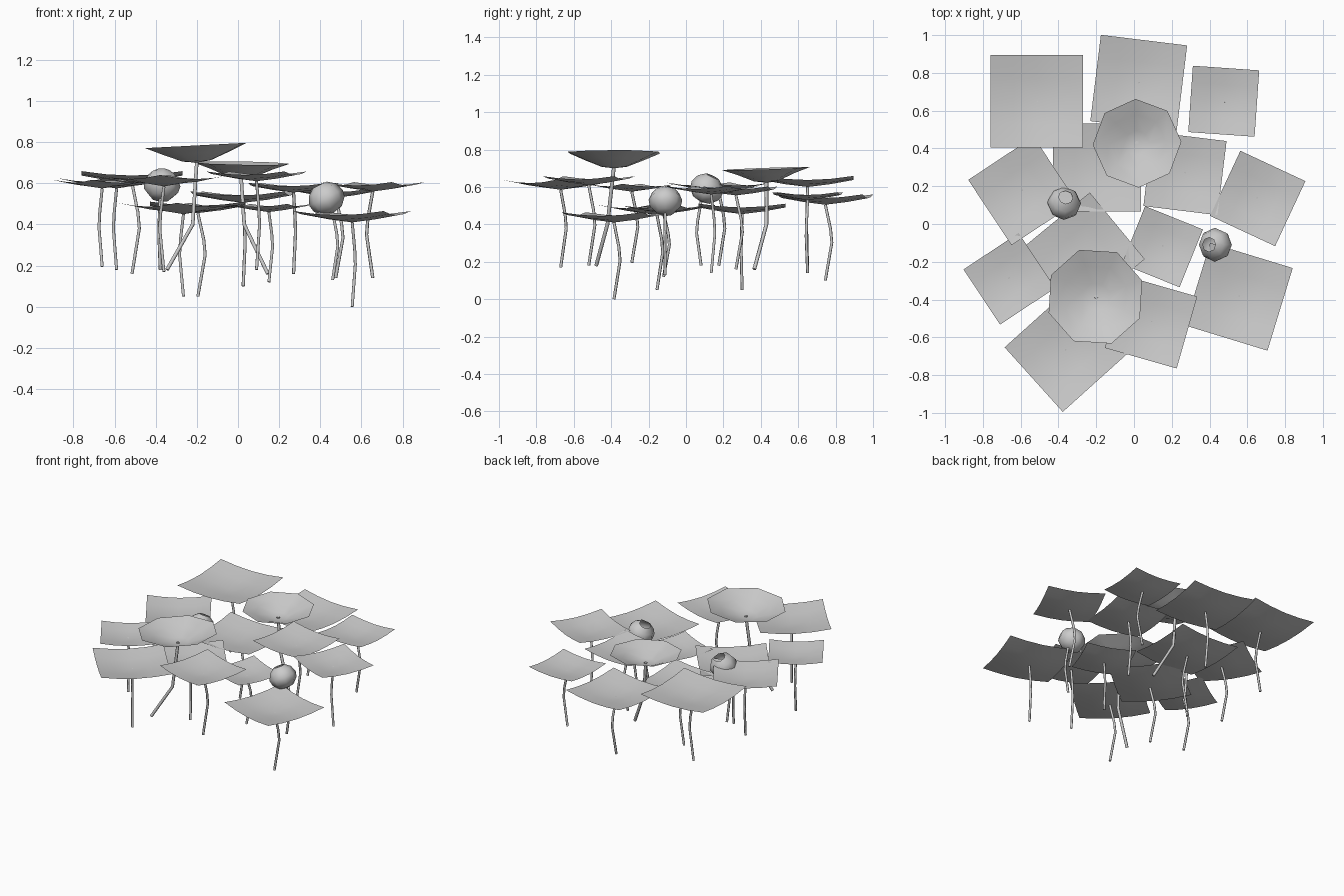
import bpy
import bmesh
from math import radians, sin, cos, pi
from mathutils import Matrix, Vector

cube = bpy.data.objects.get("Cube")
if cube:
    bpy.data.objects.remove(cube, do_unlink=True)

grey = bpy.data.materials.new("soft_grey")
grey.use_nodes = True
grey.diffuse_color = (0.6, 0.6, 0.6, 1)
grey.node_tree.nodes["Principled BSDF"].inputs["Base Color"].default_value = grey.diffuse_color


def add_object(name, data, matrix=Matrix()):
    ob = bpy.data.objects.new(name, data)
    bpy.context.collection.objects.link(ob)
    ob.matrix_world = matrix
    data.materials.append(grey)
    return ob


def mesh_object(name, bm, matrix):
    for f in bm.faces:
        f.smooth = True
    me = bpy.data.meshes.new(name)
    bm.to_mesh(me)
    bm.free()
    return add_object(name, me, matrix)


def add_stem(name, points, radius=0.008):
    cu = bpy.data.curves.new(name, "CURVE")
    cu.dimensions = "3D"
    cu.bevel_depth = radius
    cu.bevel_resolution = 1
    cu.use_fill_caps = True
    sp = cu.splines.new("POLY")
    sp.points.add(len(points) - 1)
    for p, co in zip(sp.points, points):
        p.co = (*co, 1)
    ob = add_object(name, cu)
    bpy.ops.object.select_all(action="DESELECT")
    bpy.context.view_layer.objects.active = ob
    ob.select_set(True)
    bpy.ops.object.convert(target="MESH")


def bowed_points(top, bottom_z, angle, bow=0.036):
    """Stem that bows sideways around its middle and returns below its top."""
    x, y, z = top
    dx, dy = bow * cos(angle), bow * sin(angle)
    h = z - bottom_z
    return [(x, y, z), (x + dx * 0.8, y + dy * 0.8, z - h * 0.32),
            (x + dx, y + dy, z - h * 0.5), (x, y, bottom_z)]


def revolve(profile, sides):
    """Surface of revolution; a zero radius closes to a single point."""
    bm = bmesh.new()
    rings = []
    for r, z in profile:
        n = sides if r else 1
        rings.append([bm.verts.new((r * cos(2 * pi * i / sides), r * sin(2 * pi * i / sides), z))
                      for i in range(n)])
    for a, b in zip(rings, rings[1:]):
        for i in range(sides):
            j = (i + 1) % sides
            if len(a) == 1:
                bm.faces.new((a[0], b[j], b[i]))
            else:
                bm.faces.new((a[i], a[j], b[j], b[i]))
    return bm


# Leaves: x, y, centre height, side length, turn in degrees, stem foot height
leaves = [
    (-0.515, 0.65, 0.60, 0.49, -90, 0.16),
    (0.025, 0.745, 0.505, 0.46, -7, 0.10),
    (0.475, 0.65, 0.53, 0.352, -94, 0.14),
    (0.655, 0.135, 0.56, 0.38, 65, 0.14),
    (0.27, 0.267, 0.555, 0.395, -7, 0.16),
    (0.15, -0.12, 0.46, 0.33, -22, 0.12),
    (0.555, -0.385, 0.41, 0.457, -17, 0.0),
    (0.09, -0.52, 0.61, 0.396, -16, 0.18),
    (-0.36, -0.67, 0.585, 0.46, 42, 0.17),
    (-0.66, -0.29, 0.575, 0.35, 33.5, 0.195),
    (-0.59, 0.175, 0.575, 0.415, 33.5, 0.18),
    (-0.195, 0.30, 0.455, 0.465, -90, 0.05),
    (-0.265, -0.155, 0.45, 0.457, 39.5, 0.05),
]
for i, (x, y, z, size, turn, foot) in enumerate(leaves, 1):
    bm = bmesh.new()
    bmesh.ops.create_grid(bm, x_segments=4, y_segments=4, size=size / 2)
    corner = size / 2 ** 0.5
    for v in bm.verts:
        v.co.z = 0.12 * size * (v.co.length / corner) ** 1.3
    mesh_object(f"leaf_{i}", bm, Matrix.Translation((x, y, z)) @ Matrix.Rotation(radians(turn), 4, "Z"))
    add_stem(f"leaf_stem_{i}", bowed_points((x, y, z), foot, radians(turn + 82)))

# Open dish flowers: base point, radius, turn, tilts about x and y, stem knee and foot
flowers = [
    ((-0.20, -0.385, 0.70), 0.262, 19, 0, -3, (-0.22, -0.42, 0.40), (-0.345, -0.48, 0.18)),
    ((0.015, 0.43, 0.623), 0.235, 2, 2, 1, (0.03, 0.43, 0.40), (0.145, 0.365, 0.16)),
]
for i, (base, r, turn, tilt_x, tilt_y, knee, foot) in enumerate(flowers, 1):
    bm = revolve([(0, 0), (r * 0.28, 0.009), (r * 0.65, 0.046), (r, 0.32 * r)], 8)
    bmesh.ops.reverse_faces(bm, faces=bm.faces)
    mesh_object(f"dish_flower_{i}", bm, Matrix.Translation(base)
                @ Matrix.Rotation(radians(tilt_x), 4, "X") @ Matrix.Rotation(radians(tilt_y), 4, "Y")
                @ Matrix.Rotation(radians(turn), 4, "Z"))
    top = Vector(base) + Vector((0, 0, 0.008))
    add_stem(f"flower_stem_{i}", [top, knee, foot], 0.01)

# Closed buds with a small mouth leaning to one side: centre, lean direction, foot height
buds = [((-0.37, 0.11, 0.59), 75, 0.18), ((0.43, -0.11, 0.525), 178, 0.13)]
for i, (c, lean, foot) in enumerate(buds, 1):
    d = radians(lean)
    bm = revolve([(0, -0.076), (0.05, -0.066), (0.083, -0.03), (0.09, 0.005),
                  (0.073, 0.047), (0.038, 0.074)], 8)
    axis = Vector((-sin(d), cos(d), 0))
    mesh_object(f"bud_{i}", bm, Matrix.Translation(c) @ Matrix.Rotation(radians(26), 4, axis))
    root = Vector(c) + Vector((-0.03 * cos(d), -0.03 * sin(d), -0.065))
    add_stem(f"bud_stem_{i}", bowed_points(root, foot, d + pi, 0.025))
